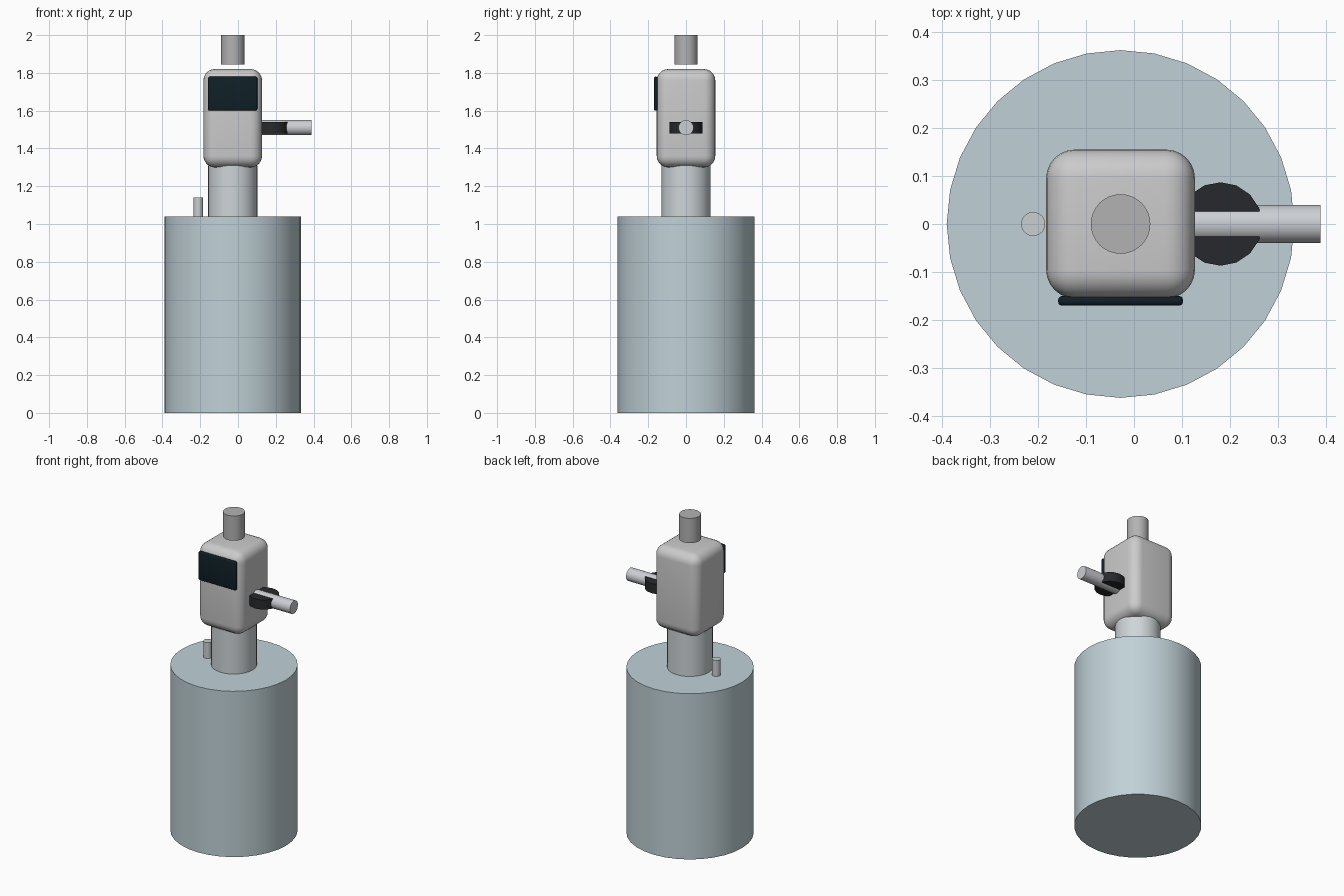
import bpy
from math import pi, radians

if "Cube" in bpy.data.objects:
    bpy.data.objects.remove(bpy.data.objects["Cube"])

CX = -0.028  # main axis of the tank and body


def material(name, rgb):
    m = bpy.data.materials.new(name)
    m.diffuse_color = (*rgb, 1)
    m.use_nodes = True
    m.node_tree.nodes["Principled BSDF"].inputs["Base Color"].default_value = m.diffuse_color
    return m


steel_blue = material("pale_blue_steel", (0.53, 0.64, 0.68))
neck_steel = material("neck_steel", (0.62, 0.67, 0.69))
light_grey = material("light_grey", (0.62, 0.62, 0.63))
pipe_steel = material("pipe_steel", (0.60, 0.62, 0.65))
mid_grey = material("mid_grey", (0.45, 0.45, 0.45))
black = material("black_rubber", (0.02, 0.022, 0.025))
glass = material("dark_screen", (0.005, 0.014, 0.02))


def finish(name, mat):
    ob = bpy.context.object
    ob.name = name
    ob.data.materials.append(mat)
    bpy.ops.object.shade_smooth_by_angle(angle=radians(35))
    return ob


def cylinder(name, mat, r, length, centre, sides=32, rot=(0, 0, 0)):
    bpy.ops.mesh.primitive_cylinder_add(vertices=sides, radius=r, depth=length,
                                        location=centre, rotation=rot)
    return finish(name, mat)


def rounded_box(name, mat, size, centre, bevel, segments):
    bpy.ops.mesh.primitive_cube_add(size=1, location=centre)
    ob = bpy.context.object
    ob.scale = size
    bpy.ops.object.transform_apply(location=False, rotation=False, scale=True)
    mod = ob.modifiers.new("round_edges", 'BEVEL')
    mod.width = bevel
    mod.segments = segments
    bpy.ops.object.modifier_apply(modifier=mod.name)
    return finish(name, mat)


# Tank, neck and small filler pipe
cylinder("tank", steel_blue, 0.362, 1.04, (CX, 0, 0.52))
cylinder("neck", neck_steel, 0.13, 0.28, (CX, 0, 1.17))
cylinder("filler_pipe", pipe_steel, 0.025, 0.12, (-0.21, 0, 1.08))

# Rounded housing with its display and the separate top port
rounded_box("housing", light_grey, (0.31, 0.31, 0.52), (CX, 0, 1.56), 0.06, 6)
rounded_box("display", glass, (0.26, 0.02, 0.18), (CX, -0.16, 1.69), 0.008, 3)
cylinder("top_port", mid_grey, 0.062, 0.155, (CX, 0, 1.9225))

# Side valve wheel and outlet
cylinder("valve_wheel", black, 0.087, 0.06, (0.18, 0, 1.51), sides=16)
cylinder("outlet_pipe", pipe_steel, 0.04, 0.28, (0.248, 0, 1.51), rot=(0, pi / 2, 0))
